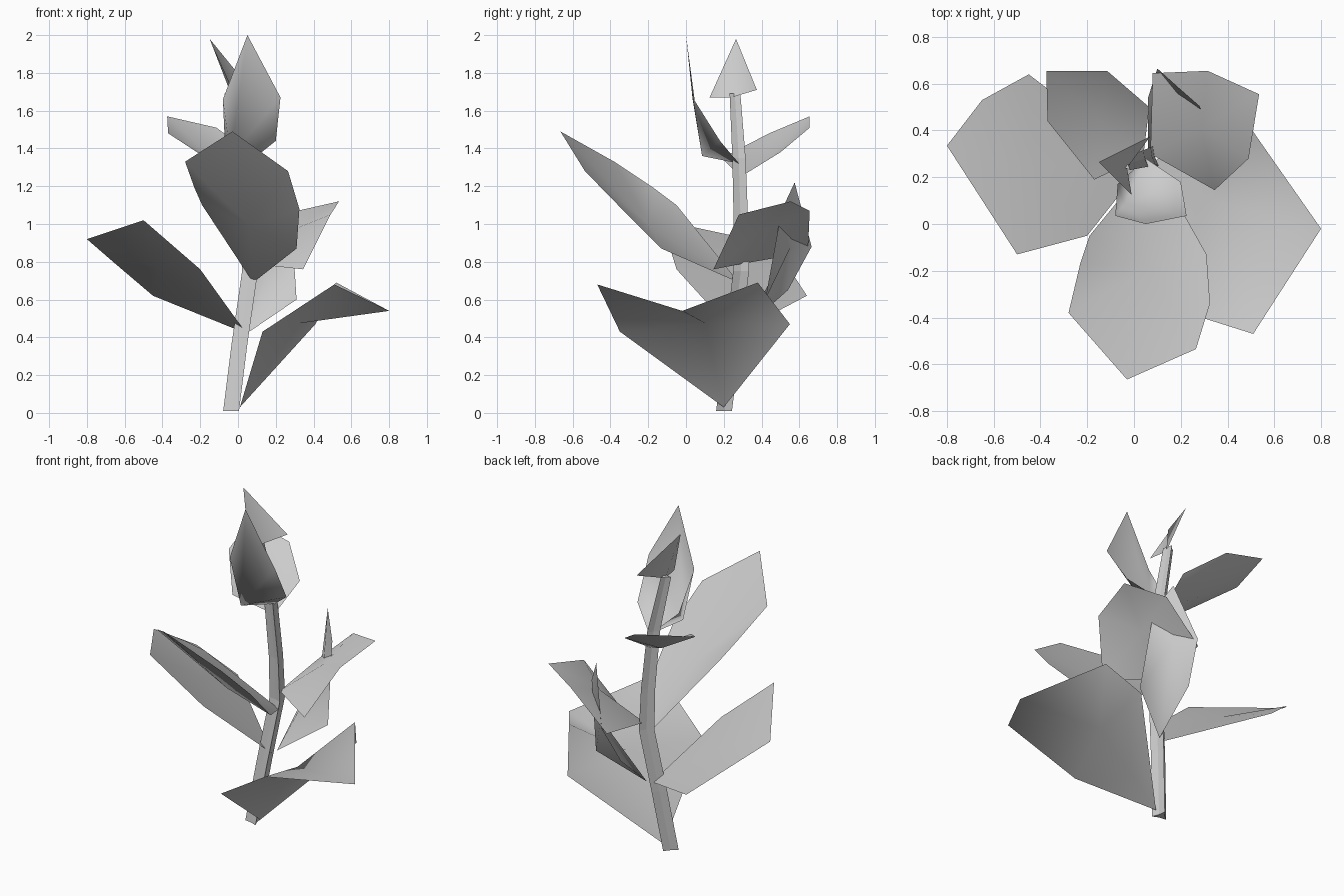
import bpy, bmesh, math
from mathutils import Vector


def make_object(name, verts, faces):
    mesh = bpy.data.meshes.new(name)
    bm = bmesh.new()
    vs = [bm.verts.new(v) for v in verts]
    for f in faces:
        bm.faces.new([vs[i] for i in f])
    bmesh.ops.recalc_face_normals(bm, faces=bm.faces)
    for f in bm.faces:
        f.smooth = True
    bm.to_mesh(mesh)
    bm.free()
    ob = bpy.data.objects.new(name, mesh)
    bpy.context.collection.objects.link(ob)
    return ob


def leaf(name, outline, centre):
    """Thin cupped blade: outline fanned around a point on the midrib."""
    n = len(outline)
    make_object(name, outline + [centre], [(i, (i + 1) % n, n) for i in range(n)])


# Stem: bent tube with a three-ridged cross-section
path = [(-.03, .195, .01), (.015, .24, .37), (.07, .285, .75),
        (.06, .285, 1.0), (.03, .275, 1.35), (-.04, .255, 1.69)]
radii = [.05, .05, .05, .046, .042, .034]
N = 6
verts, faces = [], []
for p, r in zip(path, radii):
    for k in range(N):
        a = math.radians(75 + 60 * k)
        rr = r if k % 2 == 0 else r * .38
        verts.append(Vector(p) + Vector((rr * math.cos(a), rr * math.sin(a), 0)))
for i in range(len(path) - 1):
    for k in range(N):
        a, b = i * N + k, i * N + (k + 1) % N
        faces.append((a, b, b + N, a + N))
top = len(verts) - N
faces += [tuple(reversed(range(N))), tuple(range(top, top + N))]
stem = make_object("stem", verts, faces)
for p in stem.data.polygons:
    p.use_smooth = False

# Leaves: each outline starts at the stem
leaf("lower_right_leaf",
     [(.01, .2, .03), (.13, -.35, .43), (.51, -.47, .68), (.8, -.02, .54),
      (.52, .38, .69), (.41, .55, .47)], (.33, .1, .475))
leaf("lower_left_leaf",
     [(.045, .26, .42), (-.2, -.05, .76), (-.5, -.13, 1.02), (-.8, .335, .92),
      (-.65, .53, .79), (-.45, .64, .62)], (-.42, .25, .76))
leaf("lower_back_leaf",
     [(.06, .29, .43), (.31, .42, .60), (.28, .505, 1.07), (.2, .575, 1.22),
      (.1, .665, .88), (.06, .54, .65)], (.185, .555, .88))
leaf("front_leaf",
     [(.08, .28, .69), (.31, -.13, .87), (.325, -.34, 1.08), (.265, -.535, 1.28),
      (-.03, -.665, 1.49), (-.28, -.38, 1.33), (-.23, -.17, 1.19), (-.19, -.05, 1.10)],
     (.06, -.19, .99))
leaf("back_right_leaf",
     [(.07, .3, .79), (.345, .145, .76), (.49, .28, 1.05), (.535, .555, 1.12),
      (.315, .655, 1.07), (.08, .645, .85)], (.29, .41, .97))
leaf("upper_back_leaf",
     [(.04, .29, 1.25), (-.17, .19, 1.35), (-.37, .44, 1.48), (-.375, .655, 1.57),
      (-.115, .655, 1.51), (.065, .5, 1.38)], (-.14, .44, 1.35))

# Top leaves: bent upright bud leaf and small tip leaf
leaf("upper_front_leaf",
     [(.05, .28, 1.32), (.20, .18, 1.44), (.225, .035, 1.67), (.05, 0, 2.0),
      (-.08, .035, 1.66), (-.07, .17, 1.44)], (-.04, .085, 1.36))
make_object("tip_leaf",
            [(-.15, .265, 1.98), (-.01, .125, 1.67), (-.03, .24, 1.67), (.07, .375, 1.71)],
            [(0, 1, 2), (0, 2, 3)])
